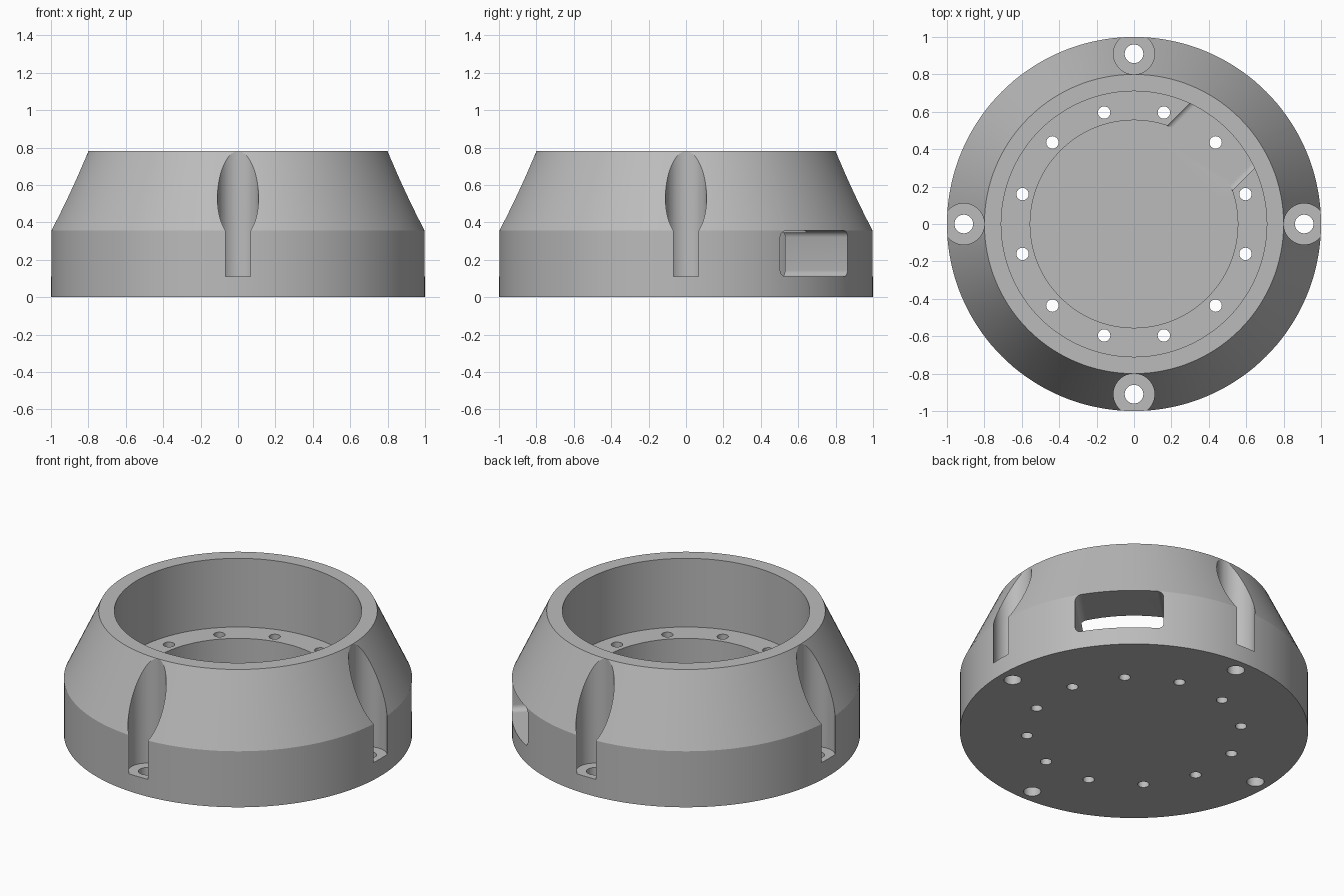
import bpy, bmesh, math
from mathutils import Matrix, Vector

cube = bpy.data.objects.get("Cube")
if cube:
    bpy.data.objects.remove(cube, do_unlink=True)

FLOOR, LEDGE, SHOULDER, TOP = 0.11, 0.345, 0.355, 0.78

grey = bpy.data.materials.new("plain_grey")
grey.use_nodes = True
colour = (0.5, 0.5, 0.5, 1)
grey.diffuse_color = colour
grey.node_tree.nodes["Principled BSDF"].inputs["Base Color"].default_value = colour


def make_object(name, bm):
    bmesh.ops.recalc_face_normals(bm, faces=bm.faces)
    mesh = bpy.data.meshes.new(name)
    bm.to_mesh(mesh)
    bm.free()
    mesh.materials.append(grey)
    obj = bpy.data.objects.new(name, mesh)
    bpy.context.collection.objects.link(obj)
    return obj


def lathe(name, profile, steps):
    """Turn an open profile about z and cap both ends."""
    bm = bmesh.new()
    verts = [bm.verts.new((r, 0, z)) for r, z in profile]
    edges = [bm.edges.new(pair) for pair in zip(verts, verts[1:])]
    bmesh.ops.spin(bm, geom=verts + edges, cent=(0, 0, 0), axis=(0, 0, 1),
                   angle=math.tau, steps=steps)
    bmesh.ops.remove_doubles(bm, verts=bm.verts, dist=1e-4)
    bmesh.ops.holes_fill(bm, edges=bm.edges, sides=0)
    return make_object(name, bm)


def cylinder(bm, radius, low, high, distance, angle, segments):
    spot = Vector((distance * math.cos(angle), distance * math.sin(angle), (low + high) / 2))
    bmesh.ops.create_cone(bm, cap_ends=True, segments=segments, radius1=radius,
                          radius2=radius, depth=high - low, matrix=Matrix.Translation(spot))


def cut(body, name, bm):
    """Subtract a cutter from the body, then discard the cutter."""
    cutter = make_object(name, bm)
    cutter.hide_render = True
    mod = body.modifiers.new(name, "BOOLEAN")
    mod.operation, mod.solver, mod.object = "DIFFERENCE", "EXACT", cutter
    bpy.context.view_layer.objects.active = body
    bpy.ops.object.modifier_apply(modifier=mod.name)
    bpy.data.objects.remove(cutter, do_unlink=True)


# Housing: straight skirt, tapered upper wall, inner ledge and recessed floor
housing = lathe("housing", [(1, 0), (1, SHOULDER), (0.8, TOP), (0.71, TOP),
                            (0.71, LEDGE), (0.555, LEDGE), (0.555, FLOOR)], 144)

# Cable window: rounded slot through the wall, halfway between two mounts
half, radius = 0.255, 0.035
bm = bmesh.new()
outline = []
for i, (sx, sz) in enumerate([(1, 1), (-1, 1), (-1, -1), (1, -1)]):
    cx = sx * (half - radius)
    cz = (SHOULDER - radius) if sz > 0 else (FLOOR + radius)
    for k in range(7):
        a = math.radians(90 * i + 15 * k)
        outline.append(bm.verts.new((cx + radius * math.cos(a), 0.42, cz + radius * math.sin(a))))
face = bm.faces.new(outline)
far_side = bmesh.ops.extrude_face_region(bm, geom=[face])["geom"]
bmesh.ops.translate(bm, vec=(0, 0.8, 0), verts=[v for v in far_side if isinstance(v, bmesh.types.BMVert)])
bmesh.ops.rotate(bm, verts=bm.verts, matrix=Matrix.Rotation(-math.pi / 4, 3, "Z"))
cut(housing, "window_cutter", bm)

# Four outer mounts: wide vertical bores
bm = bmesh.new()
for i in range(4):
    cylinder(bm, 0.11, FLOOR, 1, 0.91, i * math.pi / 2, 64)
cut(housing, "mount_bore_cutter", bm)

# Through holes: one per mount and twelve around the ledge
bm = bmesh.new()
for i in range(4):
    cylinder(bm, 0.05, -0.1, 0.2, 0.91, i * math.pi / 2, 32)
for i in range(12):
    cylinder(bm, 0.033, -0.1, 0.6, 0.617, math.radians(15 + 30 * i), 24)
cut(housing, "bolt_hole_cutter", bm)

# Smooth turned walls, crisp edges
bpy.ops.object.select_all(action="DESELECT")
housing.select_set(True)
bpy.context.view_layer.objects.active = housing
bpy.ops.object.shade_smooth_by_angle(angle=math.radians(20))
